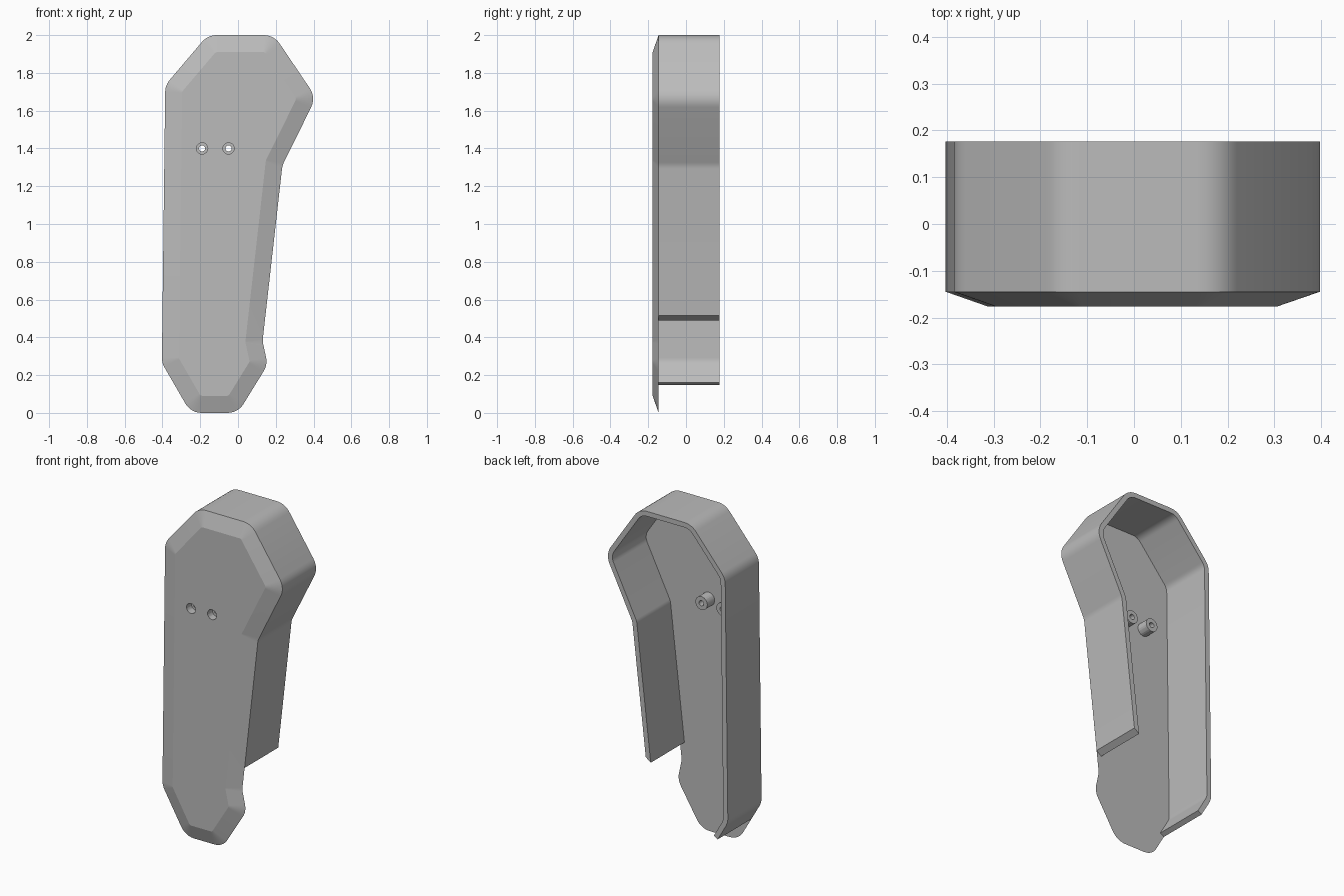
import bpy, bmesh
from math import pi, cos, sin
from mathutils import Vector

if "Cube" in bpy.data.objects:
    bpy.data.objects.remove(bpy.data.objects["Cube"], do_unlink=True)

FRONT, SEAM, BACK = -0.1765, -0.145, 0.1765
WALL, BEVEL, RADIUS = 0.03, 0.09, 0.1

grey = bpy.data.materials.new("plain grey")
grey.use_nodes = True
grey.diffuse_color = (0.5, 0.5, 0.5, 1)
grey.node_tree.nodes["Principled BSDF"].inputs["Base Color"].default_value = (0.5, 0.5, 0.5, 1)

# Outline corners (x, z), counter-clockwise from the notch on the right edge
OUTLINE = [Vector(p) for p in (
    (0.13, 0.38), (0.235, 1.31), (0.413, 1.67), (0.19, 2), (-0.16, 2),
    (-0.385, 1.735), (-0.403, 0.265), (-0.25, 0), (0, 0), (0.157, 0.255))]


def inset(points, d):
    """Move every edge of a closed outline inward by d."""
    result = []
    for i, p in enumerate(points):
        a = (p - points[i - 1]).normalized()
        b = (points[(i + 1) % len(points)] - p).normalized()
        na, nb = Vector((-a.y, a.x)), Vector((-b.y, b.x))
        result.append(p + (na + nb) * d / (1 + na.dot(nb)))
    return result


def rounded(before, p, after, r, steps=6):
    """Points of an arc that rounds the corner p."""
    a, b = (before - p).normalized(), (after - p).normalized()
    half = a.angle(b) / 2
    cut = min(r * sin(pi / 2 - half) / sin(half),
              0.45 * (before - p).length, 0.45 * (after - p).length)
    r = cut * sin(half) / cos(half)
    mid = (a + b).normalized()
    centre = p + mid * r / sin(half)
    side = (a - mid * a.dot(mid)).normalized()
    sweep = pi / 2 - half
    angles = [sweep * (1 - 2 * k / steps) for k in range(steps + 1)]
    return [centre + r * (side * sin(t) - mid * cos(t)) for t in angles]


def round_loop(points, r):
    n = len(points)
    return [q for i in range(n)
            for q in rounded(points[i - 1], points[i], points[(i + 1) % n], r)]


def round_path(points, r):
    middle = [q for i in range(1, len(points) - 1)
              for q in rounded(points[i - 1], points[i], points[i + 1], r)]
    return [points[0]] + middle + [points[-1]]


def finish(name, bm):
    bmesh.ops.recalc_face_normals(bm, faces=bm.faces)
    mesh = bpy.data.meshes.new(name)
    bm.to_mesh(mesh)
    bm.free()
    mesh.materials.append(grey)
    obj = bpy.data.objects.new(name, mesh)
    bpy.context.collection.objects.link(obj)
    return obj


def smooth(obj):
    bpy.ops.object.select_all(action='DESELECT')
    obj.select_set(True)
    bpy.context.view_layer.objects.active = obj
    bpy.ops.object.shade_smooth_by_angle(angle=pi / 12)


def loft(name, loops, closed=False, caps=False):
    """Skin equal-length loops of 3D points; closed joins last loop to first."""
    bm = bmesh.new()
    rings = [[bm.verts.new(p) for p in loop] for loop in loops]
    n = len(rings[0])
    pairs = list(zip(rings, rings[1:])) + ([(rings[-1], rings[0])] if closed else [])
    for low, high in pairs:
        for i in range(n):
            j = (i + 1) % n
            bm.faces.new((low[i], low[j], high[j], high[i]))
    if caps:
        bm.faces.new(rings[0])
        bm.faces.new(rings[-1])
    return finish(name, bm)


def at_depth(points, y):
    return [(p.x, y, p.y) for p in points]


def ring(x, z, r, y, sides=24):
    return [(x + r * cos(2 * pi * k / sides), y, z + r * sin(2 * pi * k / sides))
            for k in range(sides)]


# Front plate with a wide bevel
plate = loft("front_plate", [
    at_depth(round_loop(OUTLINE, RADIUS), SEAM),
    at_depth(round_loop(inset(OUTLINE, BEVEL), 0.02), FRONT)], caps=True)

# Screw bosses behind the plate, with recessed holes through it
HOLE, BORE, BOSS = 0.03, 0.016, 0.04
for side, x in (("right", -0.19), ("left", -0.05)):
    z = 1.4
    cutter = loft("hole_cutter", [ring(x, z, HOLE, -0.3), ring(x, z, HOLE, 0)], caps=True)
    cutter.hide_render = True
    cut = plate.modifiers.new("screw_hole", 'BOOLEAN')
    cut.operation, cut.solver, cut.object = 'DIFFERENCE', 'EXACT', cutter
    bpy.context.view_layer.objects.active = plate
    bpy.ops.object.modifier_apply(modifier=cut.name)
    bpy.data.objects.remove(cutter, do_unlink=True)
    profile = ((HOLE, FRONT), (HOLE, -0.13), (BORE, -0.13), (BORE, -0.075),
               (BOSS, -0.075), (BOSS, SEAM), (HOLE, SEAM))
    smooth(loft(side + "_screw_boss", [ring(x, z, r, y) for r, y in profile]))
smooth(plate)

# Side wall, open along the lower right and the bottom
inner = inset(OUTLINE, WALL)
outer_path = round_path([Vector((0.145, 0.515))] + OUTLINE[1:7] + [Vector((-0.335, 0.147))], RADIUS)
inner_path = round_path([Vector((0.112, 0.49))] + inner[1:7] + [Vector((-0.309, 0.162))], RADIUS - WALL)
bm = bmesh.new()
rows = [[bm.verts.new(p) for p in at_depth(path, y)]
        for path, y in ((outer_path, SEAM), (outer_path, BACK), (inner_path, BACK), (inner_path, SEAM))]
for k in range(4):
    a, b = rows[k], rows[(k + 1) % 4]
    for i in range(len(a) - 1):
        bm.faces.new((a[i], a[i + 1], b[i + 1], b[i]))
for end in (0, -1):
    bm.faces.new([row[end] for row in rows])
smooth(finish("side_wall", bm))
